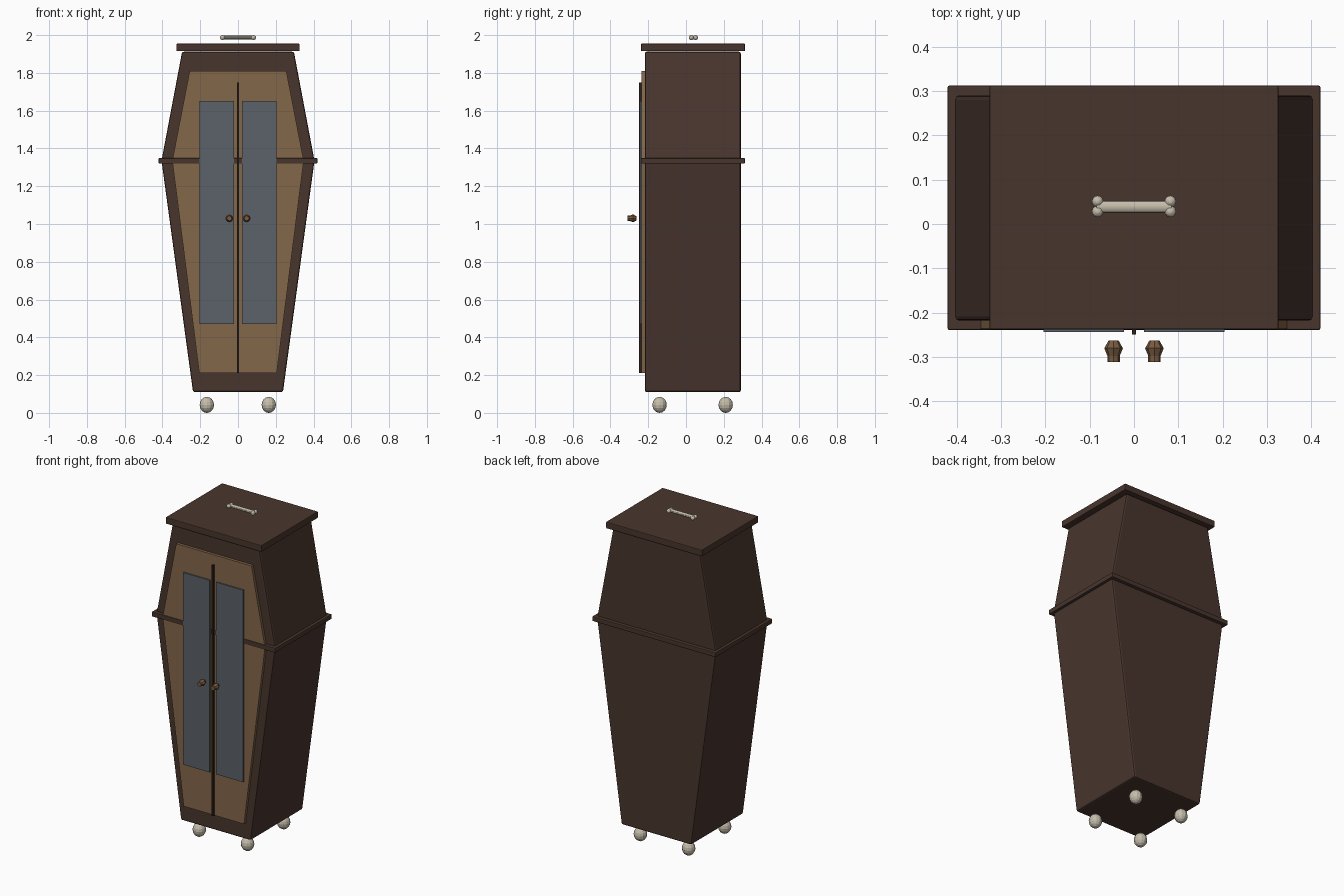
import bpy, bmesh, math
from mathutils import Matrix, Vector

cube = bpy.data.objects.get("Cube")
if cube:
    bpy.data.objects.remove(cube, do_unlink=True)


def material(name, rgb):
    m = bpy.data.materials.new(name)
    m.use_nodes = True
    m.diffuse_color = (*rgb, 1)
    bsdf = m.node_tree.nodes["Principled BSDF"]
    bsdf.inputs["Base Color"].default_value = (*rgb, 1)
    bsdf.inputs["Roughness"].default_value = 0.7
    return m


DARK = material("dark_brown_wood", (0.066, 0.036, 0.027))
SEAM = material("blackish_brown", (0.026, 0.015, 0.011))
DOOR = material("light_brown_wood", (0.23, 0.135, 0.068))
GLASS = material("grey_blue_glass", (0.105, 0.122, 0.138))
KNOB = material("knob_brown", (0.19, 0.105, 0.052))
BONE = material("bone_white", (0.56, 0.51, 0.41))


def finish(name, bm, mat, bevel=0, smooth=False):
    bmesh.ops.recalc_face_normals(bm, faces=bm.faces)
    mesh = bpy.data.meshes.new(name)
    bm.to_mesh(mesh)
    bm.free()
    mesh.materials.append(mat)
    obj = bpy.data.objects.new(name, mesh)
    bpy.context.collection.objects.link(obj)
    if bevel:
        mod = obj.modifiers.new("soft_edges", "BEVEL")
        mod.width = bevel
        mod.segments = 2
        mod.limit_method = "ANGLE"
        mod.angle_limit = math.radians(15)
    if smooth:
        bpy.ops.object.select_all(action="DESELECT")
        obj.select_set(True)
        bpy.context.view_layer.objects.active = obj
        bpy.ops.object.shade_smooth_by_angle(angle=math.radians(30))
    return obj


def box(name, x, y, z, mat, bevel=0):
    bm = bmesh.new()
    size = [b - a for a, b in (x, y, z)]
    mid = [(a + b) / 2 for a, b in (x, y, z)]
    bmesh.ops.create_cube(bm, size=1, matrix=Matrix.Translation(mid) @ Matrix.Diagonal((*size, 1)))
    return finish(name, bm, mat, bevel)


def slab(name, levels, y, mat, bevel=0):
    """Extrude a mirrored outline of (half width, height) levels from y[0] to y[1]."""
    outline = levels + [(-w, z) for w, z in reversed(levels)]
    bm = bmesh.new()
    face = bm.faces.new([bm.verts.new((w, y[0], z)) for w, z in outline])
    back = bmesh.ops.extrude_face_region(bm, geom=[face])["geom"]
    moved = [v for v in back if isinstance(v, bmesh.types.BMVert)]
    bmesh.ops.translate(bm, verts=moved, vec=(0, y[1] - y[0], 0))
    return finish(name, bm, mat, bevel)


def ball(name, centre, radii, mat, segments=12, rings=8):
    bm = bmesh.new()
    bmesh.ops.create_uvsphere(bm, u_segments=segments, v_segments=rings, radius=1,
                              matrix=Matrix.Translation(centre) @ Matrix.Diagonal((*radii, 1)))
    return finish(name, bm, mat)


def lathe_y(name, x, z, profile, mat, sides=8):
    """Spin (radius, y) pairs round an axis along y, with closed ends."""
    bm = bmesh.new()
    rings = []
    for r, y in profile:
        angles = [2 * math.pi * i / sides for i in range(sides)]
        rings.append([bm.verts.new((x + r * math.cos(a), y, z + r * math.sin(a))) for a in angles])
    for a, b in zip(rings, rings[1:]):
        for i in range(sides):
            j = (i + 1) % sides
            bm.faces.new((a[i], a[j], b[j], b[i]))
    bm.faces.new(rings[0])
    bm.faces.new(rings[-1])
    return finish(name, bm, mat)


# Cabinet body, waist band and lid
slab("cabinet_body", [(0.238, 0.11), (0.405, 1.335), (0.296, 1.912)], (-0.218, 0.29), DARK, 0.01)
box("waist_band", (-0.42, 0.42), (-0.239, 0.312), (1.32, 1.349), DARK, 0.004)
box("lid", (-0.326, 0.326), (-0.238, 0.312), (1.915, 1.955), DARK, 0.004)

# Door panel with centre seam
slab("door_panel", [(0.205, 0.21), (0.348, 1.335), (0.256, 1.81)], (-0.235, -0.21), DOOR)
box("door_seam", (-0.005, 0.005), (-0.249, -0.225), (0.21, 1.75), SEAM)

# Window panes and door knobs
for side, s in (("left", 1), ("right", -1)):
    box(f"{side}_window", sorted((s * 0.022, s * 0.204)), (-0.243, -0.234), (0.47, 1.65), GLASS)
    lathe_y(f"{side}_knob", s * 0.046, 1.03,
            [(0.014, -0.311), (0.014, -0.297), (0.021, -0.28), (0.011, -0.262)], KNOB)

# Ball feet
for front, y in (("front", -0.14), ("back", 0.21)):
    for side, x in (("left", 0.163), ("right", -0.165)):
        ball(f"{front}_{side}_foot", (x, y, 0.0425), (0.038, 0.038, 0.0425), BONE)

# Bone-shaped handle above the lid
bm = bmesh.new()
bmesh.ops.create_cone(bm, cap_ends=True, segments=12, radius1=1, radius2=1, depth=0.17,
                      matrix=Matrix.Translation((0, 0.039, 1.987)) @ Matrix.Diagonal((1, 0.014, 0.010, 1))
                      @ Matrix.Rotation(math.pi / 2, 4, "Y"))
finish("handle_shaft", bm, BONE, smooth=True)
for side, s in (("left", 1), ("right", -1)):
    for part, y in (("front", 0.028), ("back", 0.051)):
        ball(f"handle_{side}_{part}_knuckle", (s * 0.082, y, 1.987), (0.013, 0.013, 0.013), BONE)
